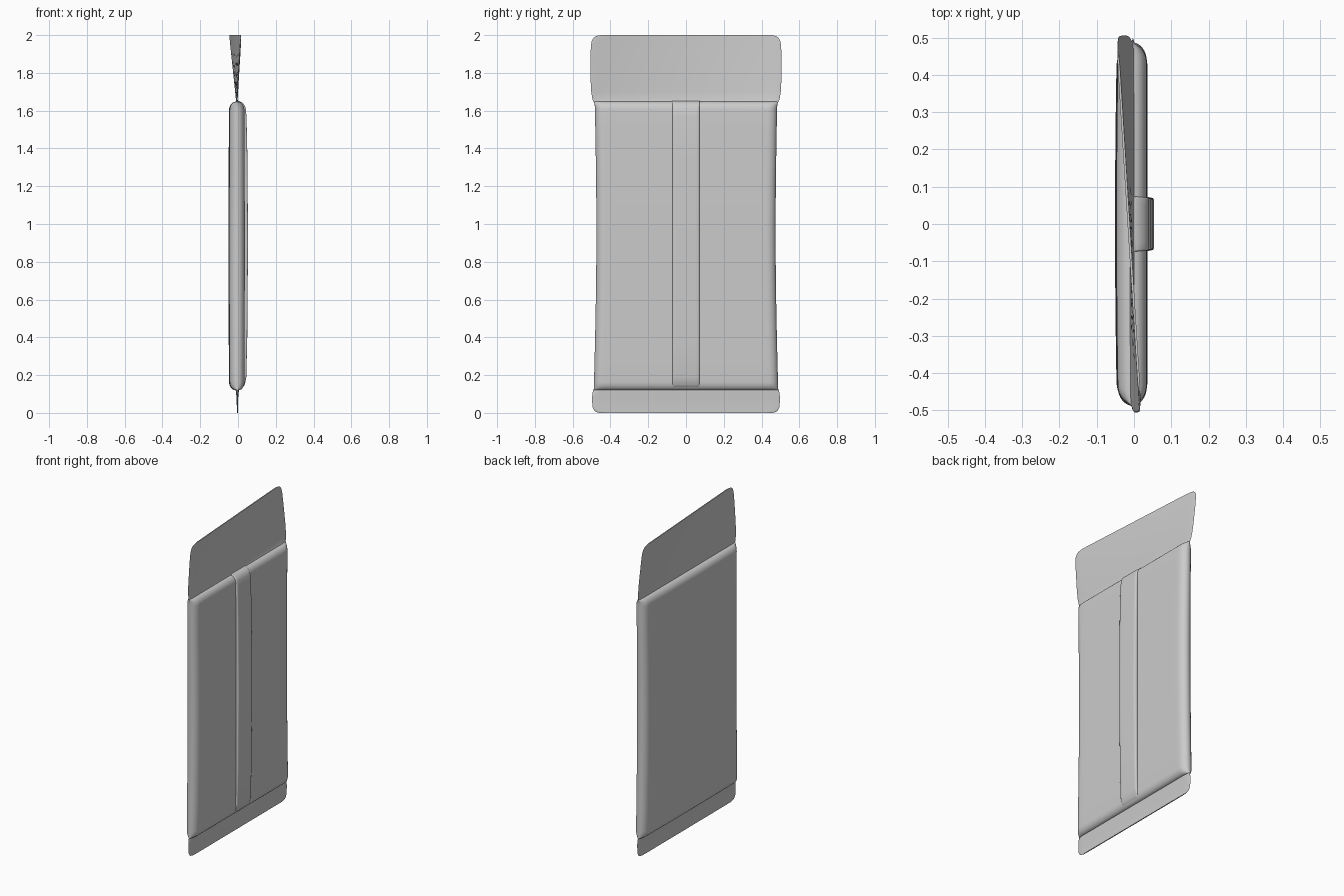
import bpy, bmesh, math

if "Cube" in bpy.data.objects:
    bpy.data.objects.remove(bpy.data.objects["Cube"])


def twist(y, z):
    # the top flap leans sideways progressively towards its upper edge
    t = max(0.0, (z - 1.64) / 0.36)
    return t * (-0.008 - 0.063 * y)


def loft(name, rows, edge, bow, n_mid=24, n_edge=8):
    """Loft rounded flat sections; each row is (z, half width, back x, front x)."""
    bm = bmesh.new()
    rings = []
    for z, hw, xb, xf in rows:
        e = min(edge, hw * 0.5)
        left = [(-hw + e * (1 - math.cos(i / n_edge * math.pi / 2)),
                 math.sin(i / n_edge * math.pi / 2)) for i in range(n_edge + 1)]
        mid = [(-(hw - e) + 2 * (hw - e) * i / n_mid, 1.0) for i in range(1, n_mid)]
        prof = left + mid + [(-y, s) for y, s in reversed(left)]
        c, h = (xb + xf) / 2, (xf - xb) / 2
        front = [(c + h * s + twist(y, z), y) for y, s in prof]
        # the back bulges slightly in the middle, where the body is thick
        back = [(c - h * s - bow * h * (1 - (y / hw) ** 2) + twist(y, z), y)
                for y, s in prof[1:-1]]
        rings.append([bm.verts.new((x, y, z)) for x, y in front + back[::-1]])
    n = len(rings[0])
    for a, b in zip(rings, rings[1:]):
        for i in range(n):
            j = (i + 1) % n
            bm.faces.new((a[i], a[j], b[j], b[i]))
    bm.faces.new(rings[0])
    bm.faces.new(rings[-1])
    bmesh.ops.recalc_face_normals(bm, faces=bm.faces)
    me = bpy.data.meshes.new(name)
    bm.to_mesh(me)
    bm.free()
    ob = bpy.data.objects.new(name, me)
    bpy.context.collection.objects.link(ob)
    bpy.ops.object.select_all(action='DESELECT')
    ob.select_set(True)
    bpy.context.view_layer.objects.active = ob
    bpy.ops.object.shade_smooth_by_angle(angle=math.radians(45))
    return ob


# filled pouch with flat sealed flaps at both ends
T = 0.003
rows = [(0.0, 0.455, -T - .003, T - .003), (0.004, 0.473, -T - .003, T - .003),
        (0.012, 0.486, -T - .003, T - .003), (0.03, 0.495, -T - .003, T - .003),
        (0.08, 0.498, -T - .004, T - .002), (0.11, 0.494, -.010, .004)]
z0, z1 = 0.12, 1.648
sh = [(i / 6 * math.pi / 2) for i in range(7)]
for a in sh:                                     # lower shoulder
    rows.append((z0 + 0.045 * (1 - math.cos(a)), 0.49 - 0.003 * math.sin(a),
                 -.012 - .031 * math.sin(a), .004 + .030 * math.sin(a)))
for i in range(1, 12):                           # long body
    t = i / 12
    b = math.sin(math.pi * t)
    rows.append((0.165 + t * 1.438, 0.487 - 0.010 * b - 0.005 * t,
                 -.043 - .003 * b, .034 + .002 * b))
for a in reversed(sh):                           # upper shoulder
    rows.append((z1 - 0.045 * (1 - math.cos(a)), 0.490 - 0.008 * math.sin(a),
                 -.010 - .033 * math.sin(a), .000 + .034 * math.sin(a)))
for z, hw in ((1.66, .495), (1.70, .502), (1.76, .505), (1.82, .505), (1.88, .505),
              (1.94, .504), (1.97, .499), (1.985, .49), (1.995, .475), (2.0, .452)):
    rows.append((z, hw, -T - .006, T - .006))
loft("pouch", rows, 0.05, 0.12)

# raised seam strip running down the +x face
strip = [(0.125, .072, -.004, .010), (0.135, .072, .0, .026), (0.15, .072, .01, .036),
         (0.19, .072, .018, .044), (0.4, .072, .02, .049), (0.9, .072, .02, .053),
         (1.35, .072, .02, .050), (1.57, .072, .018, .045), (1.615, .072, .01, .040),
         (1.638, .073, .0, .029), (1.652, .074, -.006, .006)]
loft("seam_strip", strip, 0.006, 0.0, n_mid=8, n_edge=4)
